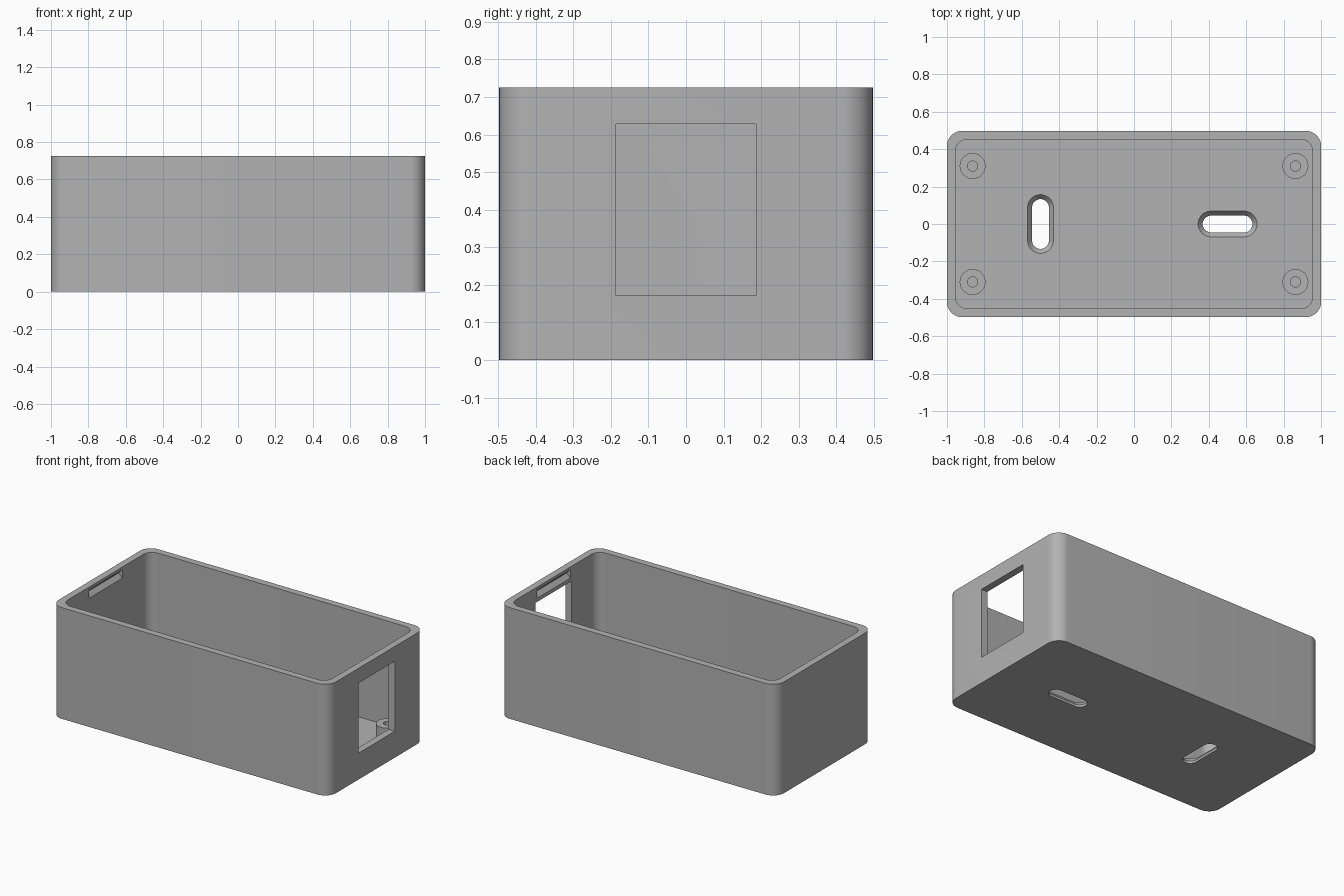
import bpy
import bmesh
from math import cos, sin, pi, radians

if "Cube" in bpy.data.objects:
    bpy.data.objects.remove(bpy.data.objects["Cube"], do_unlink=True)

grey = bpy.data.materials.new("plain grey")
grey.use_nodes = True
colour = (0.45, 0.45, 0.45, 1)
grey.diffuse_color = colour
grey.node_tree.nodes["Principled BSDF"].inputs["Base Color"].default_value = colour

HEIGHT, WALL, FLOOR = 0.725, 0.045, 0.045
HALF_X, HALF_Y = 1.0, 0.4975
CORNER = 0.08


def rounded(hx, hy, r, cx=0, cy=0, steps=12):
    """Outline of a rounded rectangle."""
    pts = []
    for q, (sx, sy) in enumerate([(1, 1), (-1, 1), (-1, -1), (1, -1)]):
        for i in range(steps + 1):
            a = (q + i / steps) * pi / 2
            pts.append((cx + sx * (hx - r) + r * cos(a), cy + sy * (hy - r) + r * sin(a)))
    return pts


def loft(name, rings, closed=False):
    """Solid through equal rings of points; closed joins last ring to first."""
    bm = bmesh.new()
    loops = [[bm.verts.new(p) for p in ring] for ring in rings]
    pairs = list(zip(loops, loops[1:]))
    if closed:
        pairs.append((loops[-1], loops[0]))
    else:
        bm.faces.new(loops[0][::-1])
        bm.faces.new(loops[-1])
    for a, b in pairs:
        for i in range(len(a)):
            j = (i + 1) % len(a)
            bm.faces.new((a[i], a[j], b[j], b[i]))
    bmesh.ops.remove_doubles(bm, verts=bm.verts, dist=1e-5)
    bmesh.ops.recalc_face_normals(bm, faces=bm.faces)
    mesh = bpy.data.meshes.new(name)
    bm.to_mesh(mesh)
    bm.free()
    mesh.materials.append(grey)
    ob = bpy.data.objects.new(name, mesh)
    bpy.context.collection.objects.link(ob)
    return ob


def at(outline, z):
    return [(x, y, z) for x, y in outline]


def smooth(ob):
    bpy.ops.object.select_all(action="DESELECT")
    ob.select_set(True)
    bpy.context.view_layer.objects.active = ob
    bpy.ops.object.shade_smooth_by_angle(angle=radians(30))


def cut(ob, cutter):
    mod = ob.modifiers.new(cutter.name, "BOOLEAN")
    mod.operation, mod.solver, mod.object = "DIFFERENCE", "EXACT", cutter
    bpy.context.view_layer.objects.active = ob
    bpy.ops.object.modifier_apply(modifier=mod.name)
    bpy.data.objects.remove(cutter, do_unlink=True)


# Outer block and hollow interior
outer = rounded(HALF_X, HALF_Y, CORNER)
box = loft("enclosure_box", [at(outer, 0), at(outer, HEIGHT)])
inner = rounded(HALF_X - WALL, HALF_Y - WALL, 0.065)
cut(box, loft("cavity", [at(inner, FLOOR), at(inner, HEIGHT + 0.1)]))

# Connector window in the end wall
cut(box, loft("window", [[(x, y, z) for y, z in
    [(-0.187, 0.172), (0.187, 0.172), (0.187, 0.628), (-0.187, 0.628)]]
    for x in (0.9, 1.1)]))

# Wedge-shaped catch grooves inside both end walls
for side in (-1, 1):
    wall = HALF_X - WALL
    wedge = [(wall - 0.01, 0.652), (wall, 0.652), (wall + 0.025, 0.68),
             (wall, 0.708), (wall - 0.01, 0.708)]
    cut(box, loft("groove", [[(side * x, y, z) for x, z in wedge] for y in (-0.172, 0.172)]))

# Countersunk mounting slots in the floor
for cx, hx, hy in [(-0.5, 0.045, 0.133), (0.5, 0.133, 0.045)]:
    def slot(grow):
        return rounded(hx + grow, hy + grow, 0.045 + grow - 1e-4, cx)
    cut(box, loft("slot", [at(slot(0), -0.05), at(slot(0), 0.015),
                           at(slot(0.024), FLOOR), at(slot(0.024), FLOOR + 0.02)]))
smooth(box)

# Hollow screw posts on the floor
for sx, x_name in ((-1, "right"), (1, "left")):
    for sy, y_name in ((-1, "front"), (1, "back")):
        def ring(r, z):
            return [(sx * 0.863 + r * cos(2 * pi * i / 40),
                     sy * 0.31 + r * sin(2 * pi * i / 40), z) for i in range(40)]
        low, top = FLOOR - 0.005, 0.14
        post = loft(f"{y_name}_{x_name}_screw_post",
                    [ring(0.069, low), ring(0.069, top), ring(0.027, top), ring(0.027, low)],
                    closed=True)
        smooth(post)
